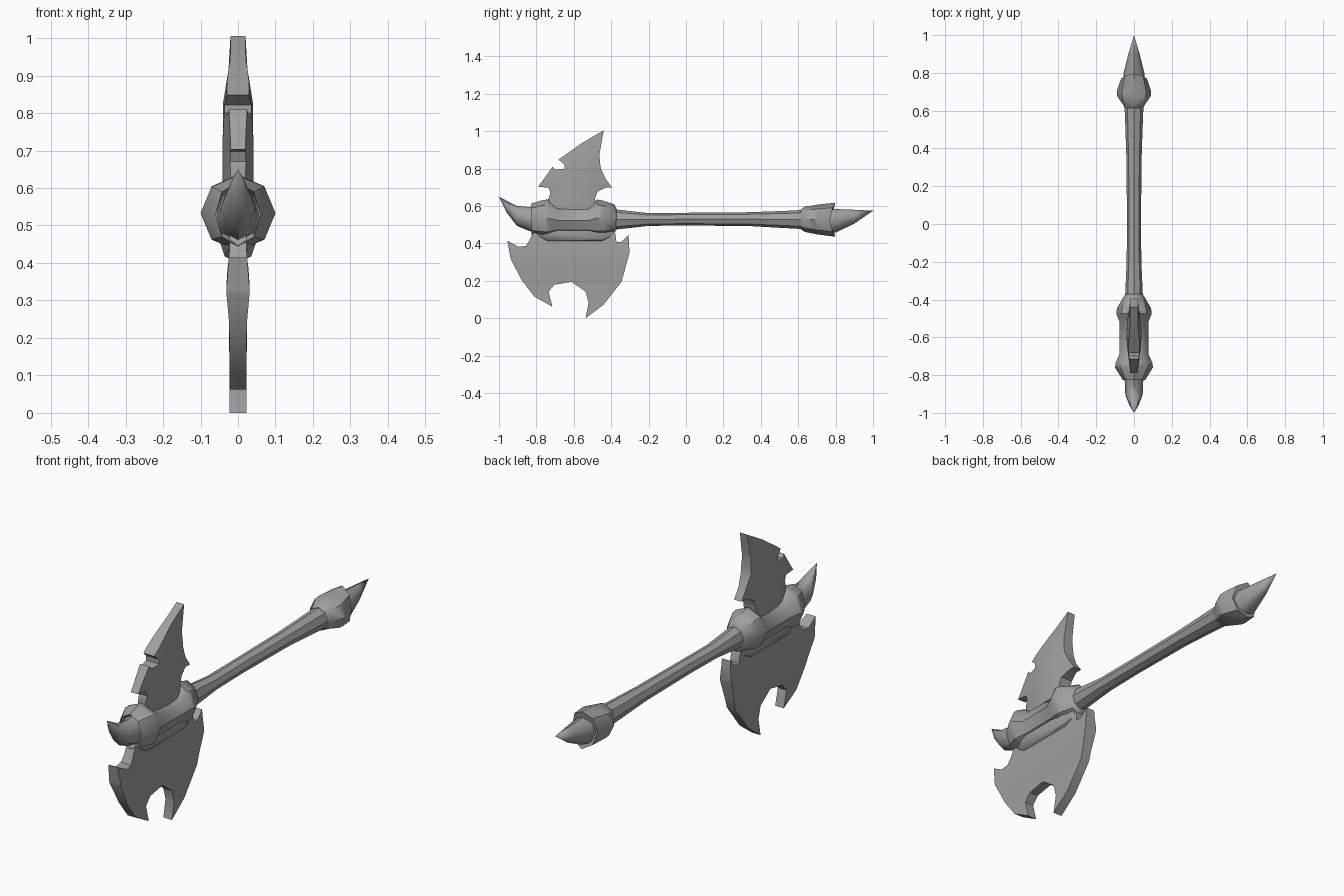
import bpy, bmesh, math
from mathutils import Vector

cube = bpy.data.objects.get("Cube")
if cube:
    bpy.data.objects.remove(cube, do_unlink=True)

steel = bpy.data.materials.new("steel grey")
steel.use_nodes = True
GREY = (0.35, 0.35, 0.35, 1)
steel.diffuse_color = GREY
steel.node_tree.nodes["Principled BSDF"].inputs["Base Color"].default_value = GREY


def finish(bm, name, angle):
    mesh = bpy.data.meshes.new(name)
    bm.to_mesh(mesh)
    bm.free()
    mesh.materials.append(steel)
    ob = bpy.data.objects.new(name, mesh)
    bpy.context.collection.objects.link(ob)
    bpy.ops.object.select_all(action='DESELECT')
    ob.select_set(True)
    bpy.context.view_layer.objects.active = ob
    bpy.ops.object.shade_smooth_by_angle(angle=math.radians(angle))
    return ob


def loft(name, rings, sides=8, angle=40):
    """Skin elliptical rings (y, centre z, x radius, z radius, y shift at top and bottom)."""
    bm = bmesh.new()
    loops = []
    for y, zc, rx, rz, *shift in rings:
        s = shift[0] if shift else 0
        loop = []
        for i in range(sides):
            a = 2 * math.pi * i / sides
            loop.append(bm.verts.new((rx * math.sin(a), y + s * math.cos(a) ** 2,
                                      zc + rz * math.cos(a))))
        loops.append(loop)
    for a, b in zip(loops, loops[1:]):
        for i in range(sides):
            j = (i + 1) % sides
            bm.faces.new((a[i], a[j], b[j], b[i]))
    bm.faces.new(loops[0])
    bm.faces.new(loops[-1])
    bmesh.ops.remove_doubles(bm, verts=bm.verts, dist=0.0005)
    bmesh.ops.recalc_face_normals(bm, faces=bm.faces)
    return finish(bm, name, angle)


def blade(name, outline, bevel, edge, thick, cuts_y, cuts_z):
    """Bevelled half blade from a (y, z) outline, mirrored across x = 0."""
    bm = bmesh.new()
    bm.faces.new([bm.verts.new((0, y, z)) for y, z in outline])
    bmesh.ops.inset_region(bm, faces=bm.faces[:], thickness=bevel,
                           use_boundary=True, use_even_offset=True)
    planes = [((0, y, 0), (0, 1, 0)) for y in cuts_y] + [((0, 0, z), (0, 0, 1)) for z in cuts_z]
    for co, no in planes:
        bmesh.ops.bisect_plane(bm, geom=bm.verts[:] + bm.edges[:] + bm.faces[:],
                               plane_co=co, plane_no=no, dist=0.0005)
    rim_edges = [e for e in bm.edges if e.is_boundary]
    rim = {v for e in rim_edges for v in e.verts}
    flat_rim = any(edge(v.co.y, v.co.z) > 0 for v in rim)
    for v in bm.verts:
        v.co.x = (edge if v in rim else thick)(v.co.y, v.co.z)
    if flat_rim:
        new = bmesh.ops.extrude_edge_only(bm, edges=rim_edges)["geom"]
        for v in new:
            if isinstance(v, bmesh.types.BMVert):
                v.co.x = 0
        bmesh.ops.remove_doubles(bm, verts=bm.verts, dist=0.0003)
    bmesh.ops.triangulate(bm, faces=[f for f in bm.faces if len(f.verts) > 4])
    bm.normal_update()
    if sum(f.normal.x * f.calc_area() for f in bm.faces) < 0:
        bmesh.ops.reverse_faces(bm, faces=bm.faces)
    ob = finish(bm, name, 35)
    mirror = ob.modifiers.new("mirror", 'MIRROR')
    mirror.use_axis = (True, False, False)
    mirror.merge_threshold = 0.0005
    return ob


# Head socket with two collars
loft("head_socket", [
    (-0.80, 0.53, 0.06, 0.07),
    (-0.825, 0.53, 0.06, 0.085),
    (-0.76, 0.533, 0.100, 0.100),
    (-0.735, 0.534, 0.098, 0.101),
    (-0.69, 0.524, 0.076, 0.074),
    (-0.52, 0.524, 0.076, 0.074),
    (-0.475, 0.536, 0.094, 0.099),
    (-0.445, 0.534, 0.090, 0.096),
    (-0.385, 0.530, 0.055, 0.080),
    (-0.37, 0.530, 0.045, 0.050)])

# Handle
loft("handle", [
    (-0.42, 0.530, 0.050, 0.056),
    (-0.36, 0.528, 0.046, 0.052),
    (-0.20, 0.528, 0.039, 0.034),
    (0.00, 0.530, 0.037, 0.034),
    (0.34, 0.530, 0.040, 0.037),
    (0.55, 0.528, 0.047, 0.047),
    (0.66, 0.528, 0.052, 0.053)])

# Pommel flaring towards pointed top and bottom lips
loft("pommel", [
    (0.615, 0.528, 0.050, 0.053),
    (0.635, 0.530, 0.060, 0.068),
    (0.68, 0.528, 0.091, 0.075),
    (0.705, 0.528, 0.090, 0.080),
    (0.77, 0.527, 0.068, 0.091, 0.028),
    (0.765, 0.525, 0.050, 0.060, 0.025)])

# Spikes at both ends
loft("front_spike", [
    (-0.78, 0.530, 0.060, 0.075),
    (-0.84, 0.531, 0.048, 0.064),
    (-0.905, 0.548, 0.046, 0.053),
    (-0.96, 0.598, 0.024, 0.031),
    (-1.00, 0.650, 0.0, 0.0)], angle=50)
loft("pommel_spike", [
    (0.73, 0.525, 0.055, 0.070),
    (0.80, 0.521, 0.055, 0.063),
    (0.90, 0.543, 0.030, 0.037),
    (1.00, 0.575, 0.0, 0.0)], angle=50)


# Upper blade: thick middle and a narrow flat rim
def upper_thick(y, z):
    bulge = max(0.0, 1 - ((y + 0.58) / 0.15) ** 2)
    return 0.02 + 0.021 * bulge * min(1.0, max(0.0, (0.95 - z) / 0.13))


def upper_edge(y, z):
    if z > 0.99:
        return 0.0
    return 0.02 if y < -0.47 else 0.010


blade("upper_blade", [
    (-0.50, 0.56), (-0.485, 0.645), (-0.473, 0.676), (-0.43, 0.698), (-0.395, 0.698),
    (-0.43, 0.746), (-0.457, 0.805), (-0.463, 0.875), (-0.44, 1.005), (-0.553, 0.939),
    (-0.682, 0.848), (-0.65, 0.822), (-0.65, 0.800), (-0.698, 0.794), (-0.714, 0.81),
    (-0.79, 0.703), (-0.735, 0.698), (-0.725, 0.671), (-0.735, 0.64), (-0.72, 0.56)],
    0.012, upper_edge, upper_thick, (-0.65, -0.58, -0.51), (0.64, 0.72, 0.83, 0.90))


# Lower blade: sharp rim and a slight swelling below the socket
def lower_thick(y, z):
    return 0.023 + 0.008 * max(0.0, 1 - ((z - 0.33) / 0.09) ** 2)


blade("lower_blade", [
    (-0.80, 0.50), (-0.83, 0.43), (-0.855, 0.387), (-0.895, 0.382), (-0.955, 0.415),
    (-0.938, 0.318), (-0.88, 0.206), (-0.81, 0.115), (-0.714, 0.062), (-0.735, 0.142),
    (-0.703, 0.179), (-0.612, 0.195), (-0.537, 0.142), (-0.521, 0.083), (-0.537, 0.0),
    (-0.441, 0.072), (-0.345, 0.195), (-0.302, 0.35), (-0.307, 0.447), (-0.345, 0.409),
    (-0.372, 0.409), (-0.378, 0.45), (-0.41, 0.50)],
    0.018, lambda y, z: 0.0, lower_thick, (-0.62,), (0.25, 0.33, 0.41))

# Fairing that blends the socket into the lower blade
loft("blade_root", [
    (-0.79, 0.47, 0.030, 0.04),
    (-0.74, 0.46, 0.050, 0.06),
    (-0.45, 0.46, 0.050, 0.06),
    (-0.39, 0.47, 0.030, 0.04)])
